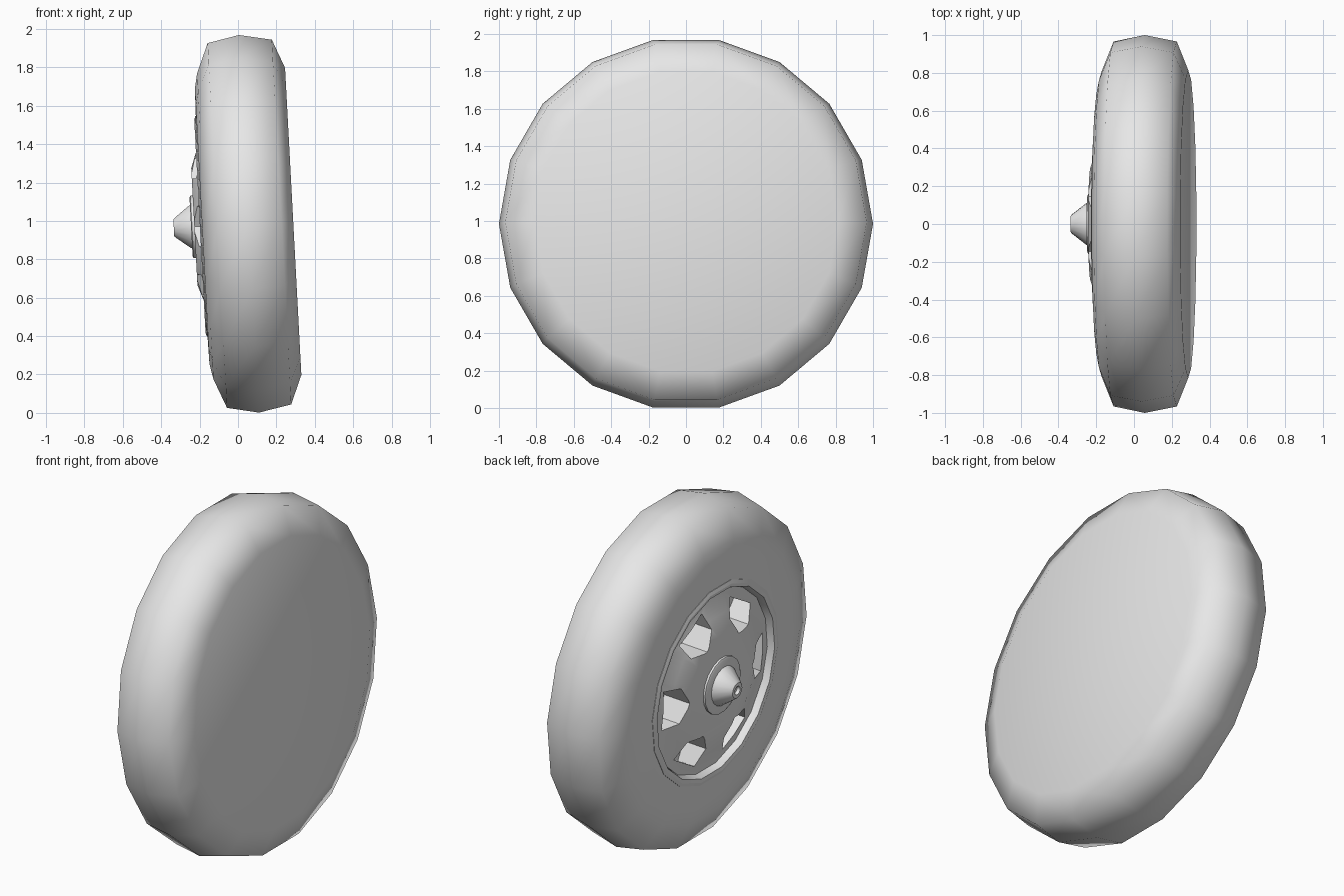
import bpy, bmesh
from math import sin, cos, pi, radians
from mathutils import Matrix

cube = bpy.data.objects.get("Cube")
if cube:
    bpy.data.objects.remove(cube, do_unlink=True)

# One plain grey
grey = bpy.data.materials.new("plain_grey")
grey.use_nodes = True
colour = (0.8, 0.8, 0.8, 1)
grey.diffuse_color = colour
grey.node_tree.nodes["Principled BSDF"].inputs["Base Color"].default_value = colour

SIDES = 18
# The wheel's axle runs along x and leans slightly
PLACE = Matrix.Translation((0.057, 0, 0.985)) @ Matrix.Rotation(radians(-3.04), 4, 'Y')


def finish(name, bm):
    bmesh.ops.recalc_face_normals(bm, faces=bm.faces)
    mesh = bpy.data.meshes.new(name)
    bm.to_mesh(mesh)
    bm.free()
    mesh.materials.append(grey)
    obj = bpy.data.objects.new(name, mesh)
    bpy.context.collection.objects.link(obj)
    obj.matrix_world = PLACE
    return obj


def smooth(obj, degrees):
    bpy.ops.object.select_all(action='DESELECT')
    obj.select_set(True)
    bpy.context.view_layer.objects.active = obj
    bpy.ops.object.shade_smooth_by_angle(angle=radians(degrees))


def lathe(name, profile, closed=False):
    """Spin (axle position, radius) points round the axle; cap or close the ends."""
    bm = bmesh.new()
    rings = []
    for a, r in profile:
        angles = [2 * pi * i / SIDES for i in range(SIDES)]
        rings.append([bm.verts.new((a, r * cos(t), r * sin(t))) for t in angles])
    pairs = list(zip(rings, rings[1:]))
    if closed:
        pairs.append((rings[-1], rings[0]))
    else:
        bm.faces.new(rings[0])
        bm.faces.new(rings[-1])
    for p, q in pairs:
        for i in range(SIDES):
            j = (i + 1) % SIDES
            bm.faces.new((p[i], p[j], q[j], q[i]))
    return finish(name, bm)


# Tyre with a flat inner face and a recess for the hub
tyre = lathe("tyre", [(0.231, 0.813), (0.17, 0.966), (0, 1), (-0.165, 0.966),
                      (-0.228, 0.81), (-0.244, 0.73), (-0.247, 0.57),
                      (-0.1, 0.57)])
smooth(tyre, 65)

# Raised rim around the hub
rim = lathe("rim_ring", [(-0.09, 0.585), (-0.249, 0.585), (-0.256, 0.565),
                         (-0.252, 0.545), (-0.215, 0.53), (-0.09, 0.53)], closed=True)
smooth(rim, 30)

# Domed hub disc
hub = lathe("hub_disc", [(-0.08, 0.54), (-0.213, 0.54), (-0.22, 0.5),
                         (-0.25, 0.41), (-0.285, 0.31)])

# Six five-sided pockets cut into the hub
HOLE = [(0.46, 0.115), (0.35, 0.105), (0.29, 0), (0.35, -0.105), (0.46, -0.115)]
bm = bmesh.new()
for k in range(6):
    turn = Matrix.Rotation(k * pi / 3, 4, 'X')
    front = [bm.verts.new(turn @ Matrix.Translation((-0.4, r, t)).translation) for r, t in HOLE]
    back = [bm.verts.new(turn @ Matrix.Translation((-0.12, r, t)).translation) for r, t in HOLE]
    bm.faces.new(front)
    bm.faces.new(back)
    for i in range(len(HOLE)):
        j = (i + 1) % len(HOLE)
        bm.faces.new((front[i], front[j], back[j], back[i]))
cutter = finish("hole_cutter", bm)
cutter.hide_render = True
cut = hub.modifiers.new("holes", 'BOOLEAN')
cut.operation = 'DIFFERENCE'
cut.solver = 'EXACT'
cut.object = cutter
bpy.context.view_layer.objects.active = hub
bpy.ops.object.modifier_apply(modifier=cut.name)
bpy.data.objects.remove(cutter, do_unlink=True)
smooth(hub, 30)

# Axle flange and tapered nut with a small dimple
flange = lathe("axle_flange", [(-0.27, 0.165), (-0.297, 0.165), (-0.302, 0.155)])
nut = lathe("axle_nut", [(-0.29, 0.115), (-0.308, 0.112), (-0.385, 0.052),
                         (-0.392, 0.045), (-0.392, 0.025), (-0.375, 0.02)])
for part in (flange, nut):
    smooth(part, 30)
